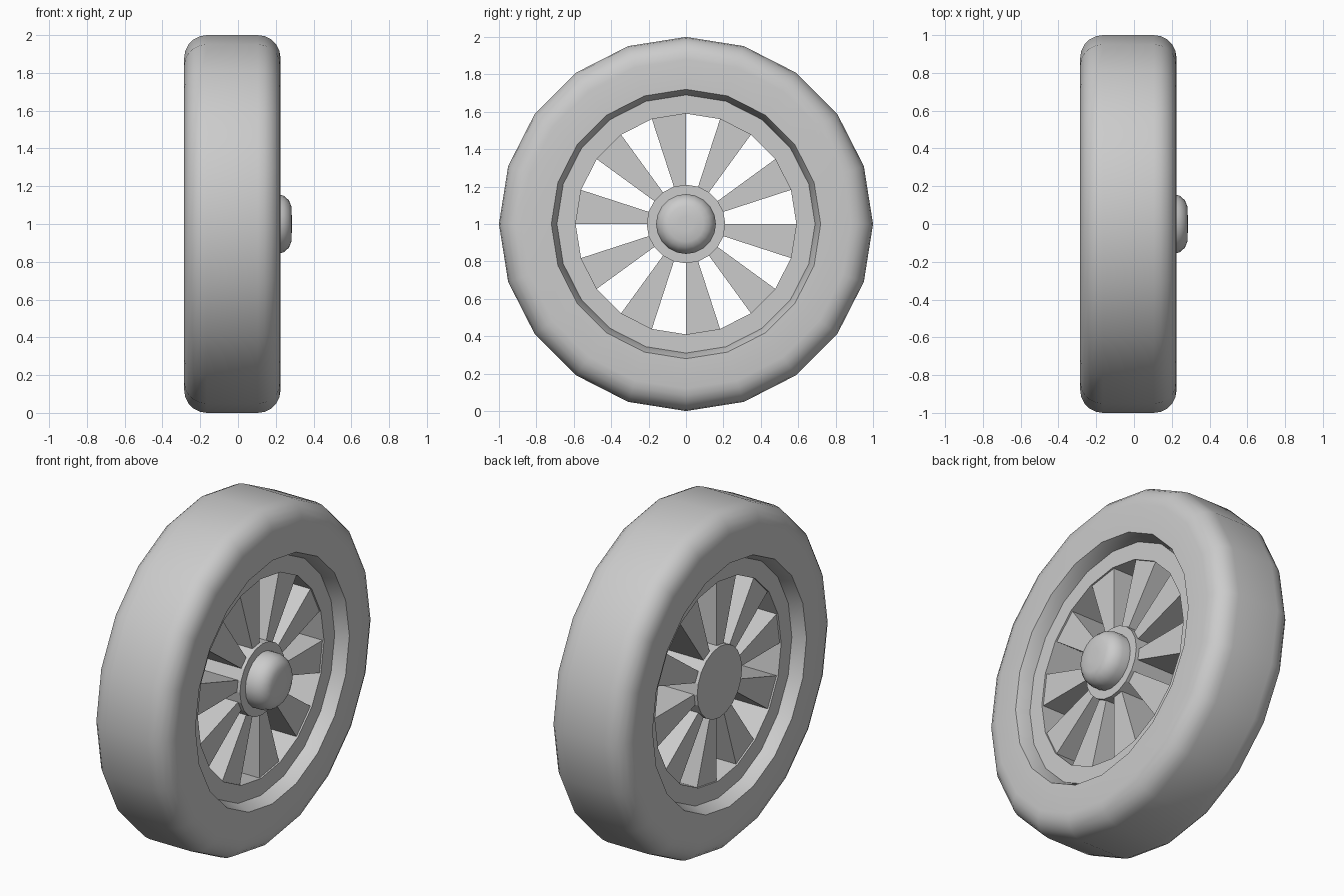
import bpy, bmesh
from math import sin, cos, pi, radians

if "Cube" in bpy.data.objects:
    bpy.data.objects.remove(bpy.data.objects["Cube"])

SIDES = 20
STEP = 2 * pi / SIDES


def ring_point(x, r, a):
    return (x, r * cos(a), 1 + r * sin(a))


def finish(name, bm, smooth=None):
    bmesh.ops.remove_doubles(bm, verts=bm.verts, dist=1e-5)
    bmesh.ops.recalc_face_normals(bm, faces=bm.faces)
    mesh = bpy.data.meshes.new(name)
    bm.to_mesh(mesh)
    bm.free()
    obj = bpy.data.objects.new(name, mesh)
    bpy.context.collection.objects.link(obj)
    if smooth:
        bpy.ops.object.select_all(action='DESELECT')
        obj.select_set(True)
        bpy.context.view_layer.objects.active = obj
        bpy.ops.object.shade_smooth_by_angle(angle=radians(smooth))
    return obj


def lathe(name, profile, closed=False, smooth=None):
    """Spin (x, radius) points round the axle; open profiles get end caps."""
    bm = bmesh.new()
    rings = [[bm.verts.new(ring_point(x, r, i * STEP)) for i in range(SIDES)]
             for x, r in profile]
    pairs = list(zip(rings, rings[1:]))
    if closed:
        pairs.append((rings[-1], rings[0]))
    else:
        bm.faces.new(rings[0])
        bm.faces.new(rings[-1])
    for a, b in pairs:
        for i in range(SIDES):
            j = (i + 1) % SIDES
            bm.faces.new((a[i], a[j], b[j], b[i]))
    return finish(name, bm, smooth)


MID = -0.03      # centre plane of the wheel
HALF = 0.255     # half the tyre width
ROUND = 0.12     # shoulder radius

# Tyre: flat tread, rounded shoulders, tapered lip down to the rim
right = [(MID + 0.18, 0.69), (MID + HALF, 0.72)]
for k in range(6):
    t = k / 5 * pi / 2
    right.append((MID + HALF - ROUND + ROUND * cos(t), 1 - ROUND + ROUND * sin(t)))
left = [(2 * MID - x, r) for x, r in reversed(right)]
lathe("tyre", right + left, closed=True, smooth=35)

# Rim: flat ring recessed inside the tyre
lathe("rim", [(0.15, 0.69), (0.15, 0.59), (-0.21, 0.59), (-0.21, 0.69)], closed=True)

# Hub and its rounded cap
lathe("hub", [(-0.22, 0.21), (0.16, 0.21)])
lathe("hub_cap", [(0.15, 0.16), (0.21, 0.16), (0.245, 0.148), (0.27, 0.125),
                  (0.282, 0.095), (0.285, 0.04)], smooth=40)

# Spokes: every second segment is a deep radial wedge
bm = bmesh.new()
for i in range(1, SIDES, 2):
    a, b = i * STEP, (i + 1) * STEP
    outline = [(0.2, a), (0.59, a), (0.59, b), (0.2, b)]
    front = [bm.verts.new(ring_point(0.14, r, t)) for r, t in outline]
    back = [bm.verts.new(ring_point(-0.2, r, t)) for r, t in outline]
    bm.faces.new(front)
    bm.faces.new(back)
    for k in range(4):
        m = (k + 1) % 4
        bm.faces.new((front[k], front[m], back[m], back[k]))
finish("spokes", bm)
